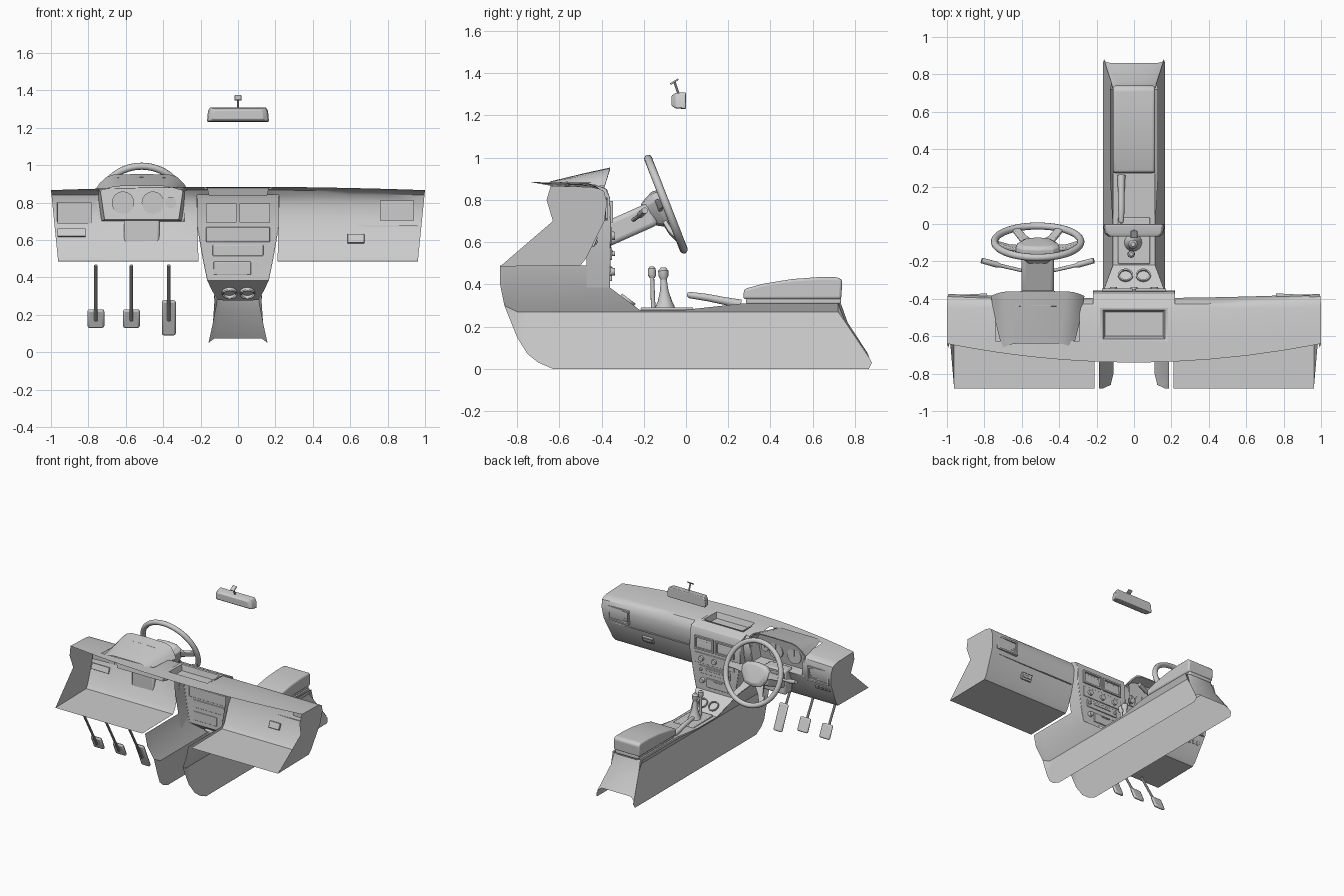
import bpy, bmesh
from math import sin, cos, pi, radians
from mathutils import Vector, Matrix, Euler

if "Cube" in bpy.data.objects:
    bpy.data.objects.remove(bpy.data.objects["Cube"])

def finish(name, bm, bevel=0, seg=2, matrix=None):
    bmesh.ops.remove_doubles(bm, verts=bm.verts, dist=0.0004)
    bmesh.ops.recalc_face_normals(bm, faces=bm.faces)
    me = bpy.data.meshes.new(name)
    bm.to_mesh(me)
    bm.free()
    ob = bpy.data.objects.new(name, me)
    bpy.context.collection.objects.link(ob)
    if matrix:
        ob.matrix_world = matrix
    if bevel:
        m = ob.modifiers.new("bevel", 'BEVEL')
        m.width, m.segments, m.limit_method = bevel, seg, 'ANGLE'
    return ob

def loft(rows, bm=None, closed=False, skip=lambda i, j: False, cap=False):
    bm = bm or bmesh.new()
    vs = [[bm.verts.new(p) for p in r] for r in rows]
    n = len(rows[0])
    for i in range(len(rows) - 1):
        for j in range(n if closed else n - 1):
            if not skip(i, j):
                k = (j + 1) % n
                bm.faces.new((vs[i][j], vs[i][k], vs[i + 1][k], vs[i + 1][j]))
    if cap:
        bm.faces.new(vs[0][::-1])
        bm.faces.new(vs[-1])
    return bm

def boxes(name, items, rot=0, bevel=0.004, origin=(0, 0, 0), seg=2):
    bm = bmesh.new()
    for loc, size in items:
        bmesh.ops.create_cube(bm, size=1, matrix=Matrix.Translation(loc) @ Matrix.Diagonal((*size, 1)))
    return finish(name, bm, bevel, seg, Matrix.Translation(origin) @ Matrix.Rotation(radians(rot), 4, 'X'))

def tube(name, pts, radii, n=16, flat=1, bevel=0):
    pts = [Vector(p) for p in pts]
    q = (pts[-1] - pts[0]).to_track_quat('Z', 'Y')
    rows = [[p + q @ Vector((r * cos(2 * pi * k / n), r * flat * sin(2 * pi * k / n), 0)) for k in range(n)]
            for p, r in zip(pts, radii)]
    return finish(name, loft(rows, closed=True, cap=True), bevel)

def prism(name, yz, x0, x1, bevel=0, seg=2):
    return finish(name, loft([[(x, *p) for p in yz] for x in (x0, x1)], closed=True, cap=True), bevel, seg)

def lerp(table, v):
    for (a, p), (b, q) in zip(table, table[1:]):
        if v <= b:
            return p + (q - p) * max(0, v - a) / (b - a)
    return table[-1][1]

# dashboard shell, open at the back, holes for the hood, tray and centre stack
def section(x):
    t = x * x
    yf = -0.41 + 0.022 * t
    yz = [(-0.74 + 0.1 * t, 0.885 - 0.018 * t), (-0.625, 0.882 - 0.016 * t), (-0.45, 0.875 - 0.014 * t),
          (yf - 0.02, 0.868 - 0.016 * t), (yf, 0.84), (yf + 0.014, 0.79), (yf + 0.002, 0.70),
          (-0.475, 0.52), (-0.5, 0.49), (-0.88, 0.485)]
    return [(x * (1 - 0.1 * (0.87 - z)), y, z) for y, z in yz]

xs = [-1, -.97, -.86, -.74, -.63, -.515, -.4, -.29, -.22, -.18, -.09, 0, .09, .18, .22, .4, .6, .8, .97, 1]
def hole(i, j):
    x = (xs[i] + xs[i + 1]) / 2
    return (-.74 < x < -.29 and 1 <= j <= 5) or (abs(x) < .18 and j == 1) or (abs(x) < .22 and j >= 4)
bm = loft([section(x) for x in xs], skip=hole)
for s in (-1, 1):
    end = section(s) + [(s * 0.983, -0.63, 0.70), (s * 0.993, -0.66, 0.80)]
    bm.faces.new([bm.verts.new(p) for p in end])
finish("dashboard", bm)

# storage tray in the dashboard top
tray = [[(sx * w, y, z) for sx, y in ((-1, a), (1, a), (1, b), (-1, b))]
        for w, a, b, z in ((.182, -.628, -.448, .882), (.165, -.615, -.46, .878), (.155, -.60, -.47, .835))]
bm = loft(tray, closed=True)
bm.faces.new([bm.verts.new(p) for p in tray[-1]])
finish("top_tray", bm)

# instrument hood and recessed cluster
CX = -0.515
def arch(y, w, top, base):
    return [(CX + k * w, y - 0.025 * (1 - h), base + (top - base) * h) for k, h in
            ((-1, 0), (-.9, .45), (-.76, .85), (-.6, 1), (0, 1.04), (.6, 1), (.76, .85), (.9, .45), (1, 0))]
finish("instrument_hood", loft([arch(-.64, .19, .888, .872), arch(-.5, .225, .92, .866), arch(-.36, .25, .95, .865)]))
ring = arch(-.36, .25, .95, .865) + [(CX + .225, -.395, .695), (CX - .225, -.395, .695)]
def shrink(k, dy):
    return [(CX + (x - CX) * k, y + dy, .81 + (z - .81) * k) for x, y, z in ring]
pocket = [ring, shrink(.95, 0), shrink(.88, -.08)]
bm = loft(pocket, closed=True)
bm.faces.new([bm.verts.new(p) for p in pocket[-1]])
finish("instrument_cluster", bm)
for dx, r in ((-.1, .06), (.06, .06), (.155, .03)):
    tube("gauge", [(CX + dx, -.475, .80), (CX + dx, -.455, .80)], [r, r], 24)
    boxes("needle", [((CX + dx, -.452, .80 + r * .4), (.006, .004, r * .8))], bevel=0)

# console width at a given height
def half(z):
    return lerp([(0, .165), (.27, .11), (.385, .165), (.49, .187), (.68, .22), (1, .22)], z)

# centre stack
stack = []
for yf, z in ((-.43, .872), (-.375, .852), (-.36, .81), (-.355, .68), (-.358, .49), (-.36, .385)):
    w, yb = half(z), min(-.47, yf)
    stack.append([(-w, yb, z), (-w, yf, z), (w, yf, z), (w, yb, z)])
finish("centre_stack", loft(stack), 0.004)

# centre console: two bent side panels, top and recessed rear wall
cols = [(-.88, .40, .49), (-.86, .30, .49), (-.80, .15, .49), (-.75, .07, .49), (-.70, .03, .49), (-.63, 0, .49),
        (-.36, 0, .49), (-.36, 0, .385), (-.22, 0, .28), (0, 0, .28), (.27, 0, .31), (.72, 0, .31), (.755, 0, .22),
        (.865, 0, .055), (.88, .03, .031)]
levels = [0, .03, .07, .15, .27, .385, .49]
bm = bmesh.new()
for s in (-1, 1):
    loft([[(s * half(z), y, z) for z in (min(max(l, a), b) for l in levels)] for y, a, b in cols], bm,
         skip=lambda i, j: i == 6)
top = [(y, b) for y, a, b in cols[7:12]]
loft([[(-.112, y, z), (.112, y, z)] if z < .35 else [(-half(z), y, z), (half(z), y, z)] for y, z in top], bm)
loft([[(-.112, .72, .31), (-.09, .735, .305), (.09, .735, .305), (.112, .72, .31)],
      [(-.12, .755, .22), (-.095, .765, .22), (.095, .765, .22), (.12, .755, .22)],
      [(-.158, .87, .05), (-.125, .86, .075), (.125, .86, .075), (.158, .87, .05)]], bm)
bmesh.ops.dissolve_degenerate(bm, edges=bm.edges, dist=0.0005)
finish("centre_console", bm)

# armrest
boxes("armrest_base", [((0, .51, .322), (.2, .45, .03))], bevel=.008)
prism("armrest_lid", [(.27, .33), (.275, .378), (.36, .402), (.5, .425), (.62, .434), (.72, .434), (.74, .42), (.735, .33)],
      -.112, .112, .016, 3)

# console tray, cup rings, levers and handbrake
boxes("shifter_plate", [((0, -.09, .284), (.17, .25, .014))], bevel=.006)
for x in (-.045, .05):
    bm = bmesh.new()
    prof = ((.032, -.02), (.032, .008), (.04, .008), (.04, -.02))
    loft([[(r * cos(k * pi / 12), r * sin(k * pi / 12), z) for k in range(24)] for r, z in prof], bm, closed=True)
    finish("cup_ring", bm, matrix=Matrix.Translation((x, -.275, .326)) @ Matrix.Rotation(radians(-37), 4, 'X'))
tube("gear_boot", [(-.005, -.10, .285), (-.005, -.10, .32), (-.005, -.103, .37), (-.005, -.106, .43)], [.05, .034, .02, .014])
tube("gear_knob", [(-.005, -.106, .42), (-.005, -.107, .44), (-.005, -.108, .465), (-.005, -.108, .48)], [.013, .023, .024, .012])
tube("transfer_lever", [(-.015, -.155, .28), (-.015, -.16, .44)], [.011, .009])
tube("transfer_knob", [(-.015, -.16, .43), (-.015, -.161, .445), (-.015, -.162, .475), (-.015, -.162, .485)], [.012, .02, .018, .009])
tube("handbrake", [(-.068, .005, .352), (-.068, .015, .35), (-.068, .10, .338), (-.068, .18, .322), (-.068, .26, .306)],
     [.008, .015, .017, .018, .022])

# air vents
def vent(x, y, z, w, h, rz=0):
    items = [((0, 0, s * h / 2), (w + .012, .035, .012)) for s in (-1, 1)]
    items += [((s * w / 2, 0, 0), (.012, .035, h)) for s in (-1, 1)]
    items += [((0, -.004, h * (k / 6 - .5)), (w, .016, .005)) for k in range(1, 6)]
    items += [((w * k, -.008, 0), (.006, .016, h)) for k in (-.25, 0, .25)]
    items.append(((0, -.02, 0), (w, .004, h)))
    boxes("air_vent", items, bevel=0, origin=(x, y, z)).rotation_euler.z = rz
vent(-.875, -.393, .745, .17, .10, .05)
vent(.85, -.393, .757, .17, .095, -.05)
for x in (-.09, .09):
    vent(x, -.362, .745, .15, .09)

# centre stack controls
boxes("heater_panel", [((0, -.356, .63), (.34, .012, .08))])
boxes("radio", [((0, -.356, .545), (.27, .012, .06)), ((0, -.35, .553), (.15, .01, .018))])
boxes("ashtray", [((-.03, -.356, .45), (.2, .012, .07)), ((-.03, -.35, .475), (.07, .012, .01))])
for x, z, r in ((-.11, .63, .022), (0, .63, .022), (.11, .63, .022), (-.115, .545, .012), (.115, .545, .012), (.105, .46, .02)):
    tube("control_knob", [(x, -.36, z), (x, -.336, z)], [r, r * .85])

# glove box panel with latch, driver side switch panel
boxes("glove_box_seam", [((.6, -.405, .676), (.72, .008, .006))], bevel=0)
boxes("glove_box_latch", [((0, 0, 0), (.09, .03, .05)), ((0, .012, .0), (.07, .02, .02))], rot=-22, origin=(.63, -.44, .605))
boxes("switch_panel", [((0, 0, 0), (.15, .012, .045))] + [((-.05 + k * .033, .006, 0), (.024, .014, .03)) for k in range(4)],
      rot=-22, origin=(-.89, -.425, .64), bevel=.002)

# steering column, shroud and stalks
boxes("column_surround", [((CX, -.40, .625), (.19, .09, .19))], bevel=.012)
boxes("steering_column", [((0, 0, 0), (.175, .115, .30))], rot=-66, origin=(CX, -.29, .675), bevel=.022, seg=3)
for s in (-1, 1):
    tube("column_stalk", [(CX + s * .08, -.25, .705), (CX + s * .2, -.222, .725), (CX + s * .22, -.217, .73), (CX + s * .3, -.195, .75)],
         [.009, .01, .016, .015], 12)

# steering wheel, local z faces the driver and local -y points up
W = Matrix.Translation((CX, -.095, .78)) @ Matrix.Rotation(radians(-68.6), 4, 'X')
bm = bmesh.new()
loft([[((.231 + .019 * cos(b)) * cos(a), (.231 + .019 * cos(b)) * sin(a), .019 * sin(b))
       for b in (k * pi / 6 for k in range(12))] for a in (k * pi / 28 for k in range(57))], bm, closed=True)
finish("steering_rim", bm, matrix=W)
hub = [(-.12, -.035), (-.085, -.07), (0, -.08), (.085, -.07), (.12, -.035), (.115, .02), (.075, .085), (0, .1), (-.075, .085), (-.115, .02)]
rows = [[(x * k, y * k, z) for x, y in hub] for k, z in ((.55, -.11), (.8, -.075), (1, -.04), (.96, -.018), (.75, -.004))]
finish("steering_hub", loft(rows, closed=True, cap=True), .004, matrix=W)
for a in (-4, 58, 122, 184):
    d = Vector((cos(radians(a)), sin(radians(a)), 0))
    n = Vector((-d.y, d.x, 0))
    rows = [[d * r + n * (s * w) + Vector((0, 0, z + t * .01)) for s, t in ((-1, -1), (1, -1), (1, 1), (-1, 1))]
            for r, w, z in ((.07, .036, -.04), (.15, .024, -.028), (.23, .022, 0))]
    finish("steering_spoke", loft(rows, closed=True, cap=True), .005, matrix=W)

# pedals
for name, x, w, h, zc in (("clutch", -.76, .09, .10, .18), ("brake", -.57, .09, .10, .18), ("accelerator", -.37, .075, .19, .185)):
    tube(name + "_arm", [(x, -.82, .465), (x, -.655, .17)], [.009, .009], 10)
    boxes(name + "_pedal", [((0, 0, 0), (w, .022, h * 1.08))], rot=24, origin=(x, -.645, zc), bevel=.012)

# rear view mirror
rows = [[(sx * w, y, 1.27 + z) for sx, z in ((-1, -h * .9), (-.93, -h), (.93, -h), (1, -h * .9), (.97, h * .5), (.9, h), (-.9, h), (-.97, h * .5))]
        for y, w, h in ((-.068, .135, .024), (-.05, .158, .036), (-.004, .166, .04), (0, .16, .036))]
finish("mirror_housing", loft(rows, closed=True, cap=True), .003)
tube("mirror_stem", [(0, -.035, 1.30), (0, -.055, 1.36)], [.006, .006], 10)
boxes("mirror_mount", [((0, 0, 0), (.035, .045, .008))], rot=32, origin=(0, -.055, 1.36), bevel=.002)

# smooth shading with sharp creases kept
for ob in bpy.context.scene.objects:
    ob.select_set(True)
    bpy.context.view_layer.objects.active = ob
bpy.ops.object.shade_smooth_by_angle(angle=radians(32))
